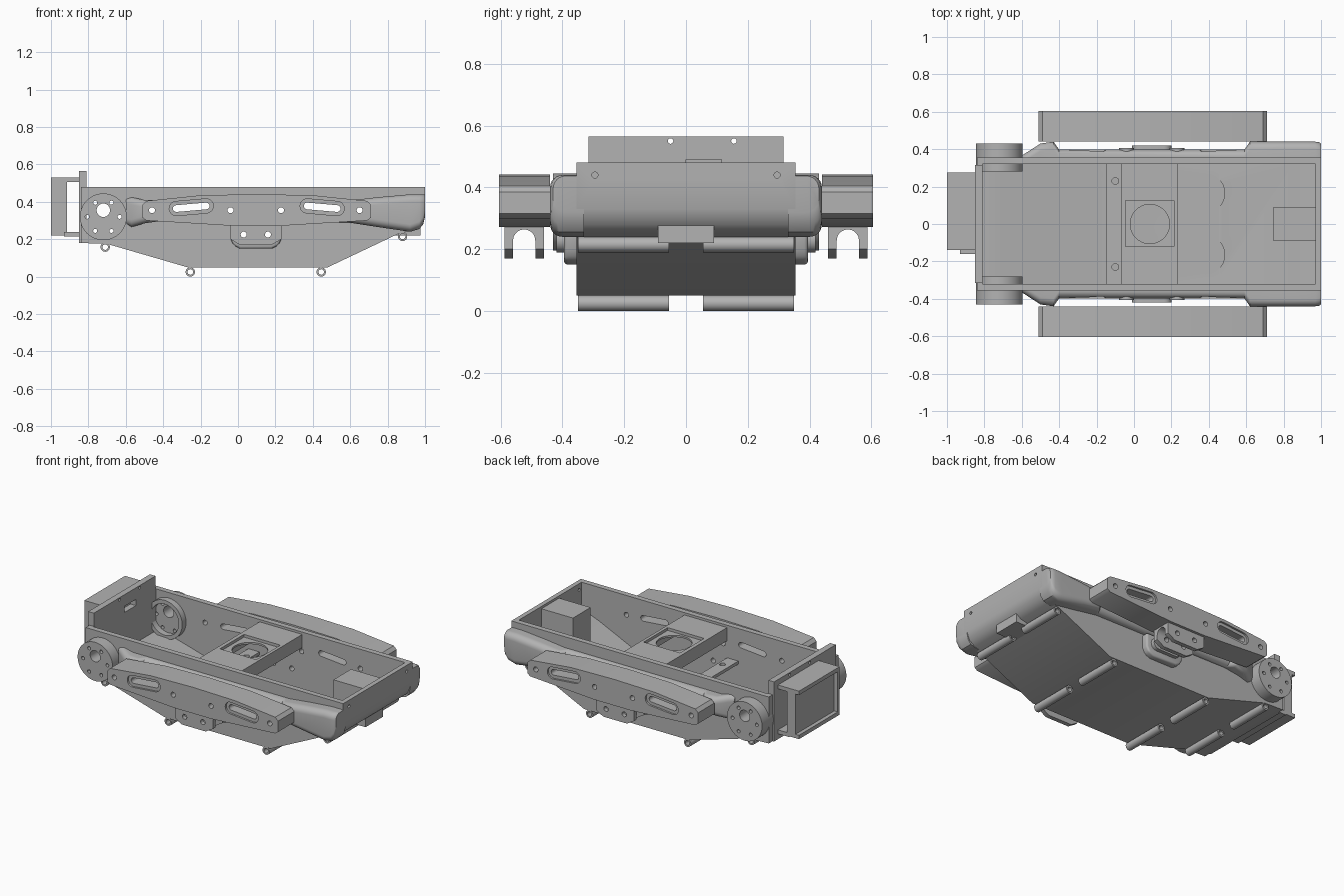
import bpy, bmesh
from math import sin, cos, pi, atan2

if "Cube" in bpy.data.objects:
    bpy.data.objects.remove(bpy.data.objects["Cube"])

grey = bpy.data.materials.new("plain grey")
grey.use_nodes = True
GREY = (0.45, 0.45, 0.45, 1)
grey.diffuse_color = GREY
grey.node_tree.nodes["Principled BSDF"].inputs["Base Color"].default_value = GREY


# ---- helpers ----
def activate(ob):
    bpy.ops.object.select_all(action="DESELECT")
    ob.select_set(True)
    bpy.context.view_layer.objects.active = ob


def loft(name, rings):
    """Closed solid through rings that share a point count."""
    bm = bmesh.new()
    loops = [[bm.verts.new(p) for p in ring] for ring in rings]
    n = len(loops[0])
    for a, b in zip(loops, loops[1:]):
        for i in range(n):
            j = (i + 1) % n
            bm.faces.new((a[i], a[j], b[j], b[i]))
    bm.faces.new(loops[0])
    bm.faces.new(loops[-1])
    bmesh.ops.recalc_face_normals(bm, faces=bm.faces)
    me = bpy.data.meshes.new(name)
    bm.to_mesh(me)
    bm.free()
    me.materials.append(grey)
    ob = bpy.data.objects.new(name, me)
    bpy.context.collection.objects.link(ob)
    return ob


def prism(name, pts, a, b, axis="y"):
    place = {"y": lambda u, v, w: (u, w, v),
             "x": lambda u, v, w: (w, u, v),
             "z": lambda u, v, w: (u, v, w)}[axis]
    return loft(name, [[place(u, v, w) for u, v in pts] for w in (a, b)])


def box(name, x0, x1, y0, y1, z0, z1):
    return prism(name, [(x0, z0), (x1, z0), (x1, z1), (x0, z1)], y0, y1)


def circle(u, v, r, n=32):
    return [(u + r * cos(2 * pi * i / n), v + r * sin(2 * pi * i / n)) for i in range(n)]


def capsule(u0, v0, u1, v1, r, n=10):
    t = atan2(v1 - v0, u1 - u0)
    ends = ((u1, v1, t - pi / 2), (u0, v0, t + pi / 2))
    return [(u + r * cos(s + pi * i / n), v + r * sin(s + pi * i / n))
            for u, v, s in ends for i in range(n + 1)]


def apply(ob, kind, **settings):
    mod = ob.modifiers.new(kind.title(), kind)
    for key, value in settings.items():
        setattr(mod, key, value)
    activate(ob)
    bpy.ops.object.modifier_apply(modifier=mod.name)


def bevel(ob, width, segments=3):
    apply(ob, "BEVEL", width=width, segments=segments, limit_method="ANGLE")


def cut(ob, *cutters):
    for c in cutters:
        apply(ob, "BOOLEAN", operation="DIFFERENCE", solver="EXACT", object=c)


def join(name, parts):
    activate(parts[0])
    for p in parts:
        p.select_set(True)
    bpy.ops.object.join()
    parts[0].name = name
    return parts[0]


# ---- cutters that pass through the full width ----
SLOTS = [(-0.33, 0.364, -0.17, 0.378), (0.37, 0.378, 0.53, 0.364)]
holes = [prism("c", circle(x, 0.355, 0.016, 16), -0.7, 0.7) for x in (-0.46, -0.04, 0.23, 0.65)]
holes += [prism("c", circle(x, 0.225, 0.016, 16), -0.7, 0.7) for x in (0.03, 0.16)]
holes += [prism("c", capsule(*s, 0.018), -0.7, 0.7) for s in SLOTS]
through = join("through_cutter", holes)

DRUM_X, DRUM_Z = -0.72, 0.32
bolts = [prism("c", circle(DRUM_X, 0.355, 0.036), -0.7, 0.7)]
bolts += [prism("c", circle(u, v, 0.011, 12), -0.7, 0.7) for u, v in circle(DRUM_X, DRUM_Z, 0.087, 6)]
bolt_cutter = join("bolt_cutter", bolts)
drum_cutter = prism("drum_cutter", circle(DRUM_X, DRUM_Z, 0.1, 48), -0.345, 0.345)
cutters = [through, bolt_cutter, drum_cutter]

# ---- hull: open tub with an angled belly ----
hull = prism("hull", [(-0.84, 0.48), (-0.84, 0.18), (-0.7, 0.175), (-0.27, 0.05), (0.48, 0.05),
                      (0.87, 0.235), (0.94, 0.25), (0.98, 0.28), (1, 0.33), (1, 0.48)], -0.355, 0.355)
cavity = prism("cavity_cutter", [(-0.81, 0.6), (-0.81, 0.21), (-0.7, 0.205), (-0.27, 0.085), (0.46, 0.085),
                                 (0.85, 0.265), (0.97, 0.31), (0.97, 0.6)], -0.32, 0.32)
wells = join("well_cutter", [prism("c", circle(0.38, y, 0.105), 0.077, 0.2, "z") for y in (-0.165, 0.165)])
tail_holes = join("tail_cutter", [prism("c", circle(y, 0.44, 0.01, 12), 0.9, 1.1, "x") for y in (-0.295, 0.295)])
cutters += [cavity, wells, tail_holes]
cut(hull, cavity, wells, through, bolt_cutter, tail_holes)

# ---- fittings inside the tub ----
bridge = join("bridge", [box("b", -0.07, 0.235, -0.32, 0.32, 0.435, 0.465)])
recess = box("recess_cutter", -0.045, 0.215, -0.12, 0.125, 0.447, 0.6)
port = prism("port_cutter", circle(0.085, 0, 0.105, 40), 0.3, 0.6, "z")
cutters += [recess, port]
cut(bridge, recess, port)
for end, x in (("front", -0.07), ("rear", 0.215)):
    box("bridge_lip_" + end, x, x + 0.02, -0.32, 0.32, 0.38, 0.465)
crossbar = box("crossbar", -0.15, -0.07, -0.32, 0.32, 0.25, 0.27)
bar_holes = join("bar_cutter", [prism("c", circle(-0.1, y, 0.018, 16), 0.2, 0.3, "z") for y in (-0.23, 0.23)])
cutters.append(bar_holes)
cut(crossbar, bar_holes)
box("rear_block", 0.745, 0.975, -0.09, 0.09, 0.22, 0.465)

# ---- nose plate and its bracket ----
nose = box("nose_plate", -0.85, -0.81, -0.315, 0.315, 0.18, 0.565)
nose_cutter = join("nose_cutter", [prism("c", circle(y, 0.55, 0.009, 12), -0.9, -0.7, "x") for y in (-0.05, 0.155)]
                   + [box("c", -0.9, -0.7, 0, 0.115, 0.45, 0.49)])
cutters.append(nose_cutter)
cut(nose, nose_cutter)
cut(hull, nose_cutter)
box("bracket_top", -1, -0.84, -0.14, 0.275, 0.505, 0.53)
box("bracket_bottom", -0.93, -0.84, -0.16, 0.275, 0.215, 0.24)
box("bracket_face", -0.975, -0.915, -0.14, 0.275, 0.22, 0.52)
box("bracket_lower_lip", -1, -0.92, -0.14, 0.275, 0.22, 0.245)
box("bracket_end", -1, -0.93, -0.14, -0.12, 0.22, 0.53)


# ---- side fairings: rounded section lofted along the hull ----
def section(x, w, low, high, s):
    r = min(0.04, w - 0.335)
    arc = [pi / 2 * i / 6 for i in range(7)]
    pts = [(0.33, low)]
    pts += [(w - r + r * sin(a), low + r - r * cos(a)) for a in arc]
    pts += [(w - r + r * cos(a), high - r + r * sin(a)) for a in arc]
    pts += [(0.33, high)]
    return [(x, s * y, z) for y, z in pts]


STATIONS = [(-0.6, 0.365, 0.28, 0.42), (-0.57, 0.385, 0.265, 0.425), (-0.5, 0.43, 0.285, 0.41),
            (-0.43, 0.44, 0.295, 0.41), (-0.4, 0.397, 0.3, 0.41), (0.59, 0.397, 0.29, 0.41),
            (0.62, 0.44, 0.285, 0.41), (0.75, 0.44, 0.265, 0.425), (0.92, 0.44, 0.24, 0.44),
            (0.97, 0.44, 0.255, 0.44), (0.99, 0.437, 0.28, 0.44), (1, 0.43, 0.32, 0.437)]
ARM = [(-0.51, 0.315), (-0.49, 0.3), (-0.03, 0.272), (0.23, 0.272), (0.69, 0.3), (0.71, 0.315),
       (0.71, 0.385), (0.69, 0.405), (0.4, 0.435), (0.1, 0.441), (-0.2, 0.435), (-0.49, 0.405), (-0.51, 0.385)]
LUG = [(-0.04, 0.29), (-0.04, 0.2), (-0.022, 0.167), (0.01, 0.15), (0.18, 0.15), (0.215, 0.167),
       (0.232, 0.2), (0.232, 0.29)]

for side, s in (("front", -1), ("back", 1)):
    # fairing
    fairing = loft("fairing_" + side, [section(*st, s) for st in STATIONS])
    cut(fairing, through)
    for i, x in enumerate((-0.04, 0.23)):
        boss = prism(f"fairing_boss_{side}_{i}", circle(x, 0.355, 0.04), s * 0.38, s * 0.406)
        cut(boss, through)

    # hollow drum at the nose
    drum = prism("drum_" + side, circle(DRUM_X, DRUM_Z, 0.125, 64), s * 0.28, s * 0.43)
    cut(drum, drum_cutter, bolt_cutter)

    # side arm with slotted recesses
    arm = prism("arm_" + side, ARM, s * 0.44, s * 0.605)
    dish = join("dish_cutter", [prism("c", capsule(*sl, 0.038), s * 0.593, s * 0.7) for sl in SLOTS])
    cutters.append(dish)
    cut(arm, dish, through)

    # hull lug
    lug = prism("hull_lug_" + side, LUG, s * 0.33, s * 0.395)
    bevel(lug, 0.012)
    cut(lug, through)
    step = prism("lug_step_" + side, capsule(0.03, 0.23, 0.16, 0.23, 0.04), s * 0.38, s * 0.42)
    cut(step, through)

    # forked lug under the arm, arched between its legs
    fork = prism("arm_fork_" + side, [(u, max(v, 0.17)) for u, v in LUG if v != 0.167], s * 0.46, s * 0.588)
    arch = prism("arch_cutter", capsule(s * 0.524, 0.1, s * 0.524, 0.228, 0.036), -0.2, 0.4, "x")
    cutters.append(arch)
    cut(fork, arch, through)

    # hinge tubes along the belly
    for i, (x, z) in enumerate(((-0.71, 0.158), (-0.255, 0.025), (0.445, 0.025), (0.88, 0.215))):
        tube = prism(f"hinge_tube_{side}_{i}", circle(x, z, 0.025, 24), s * 0.055, s * 0.35)
        bore = prism("bore_cutter", circle(x, z, 0.015, 16), -0.5, 0.5)
        cutters.append(bore)
        cut(tube, bore)
        if s > 0:
            cut(hull, bore)

# ---- tidy up and shade ----
for c in cutters:
    bpy.data.objects.remove(c)
for ob in bpy.context.collection.objects:
    if ob.type == "MESH" and grey.name in ob.data.materials:
        activate(ob)
        bpy.ops.object.shade_smooth_by_angle(angle=0.6)
